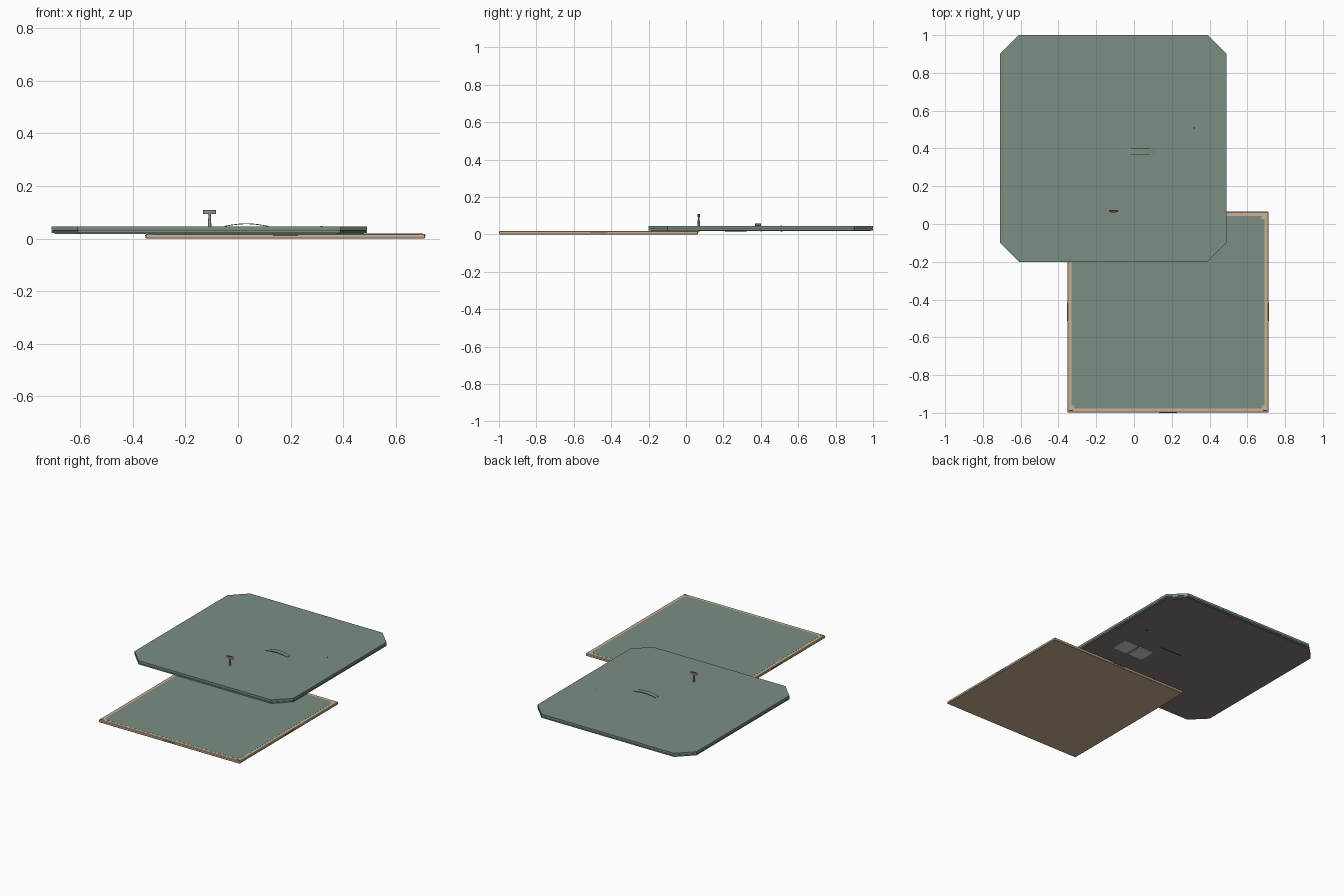
import bpy, bmesh, math
from mathutils import Matrix

cube = bpy.data.objects.get("Cube")
if cube:
    bpy.data.objects.remove(cube, do_unlink=True)


def material(name, rgb):
    m = bpy.data.materials.new(name)
    m.use_nodes = True
    col = tuple(((c + 0.055) / 1.055) ** 2.4 for c in rgb) + (1.0,)
    m.diffuse_color = col
    m.node_tree.nodes["Principled BSDF"].inputs["Base Color"].default_value = col
    return m


green = material("sage_green", (0.48, 0.56, 0.51))
tan = material("light_wood", (0.79, 0.70, 0.58))
under = material("warm_grey", (0.52, 0.48, 0.48))
pale = material("pale_grey", (0.80, 0.84, 0.84))
metal = material("metal_grey", (0.56, 0.56, 0.56))
brown = material("dark_brown", (0.39, 0.27, 0.25))
dark = material("dark_slot", (0.22, 0.19, 0.17))


def finish(name, bm, mat):
    bmesh.ops.recalc_face_normals(bm, faces=bm.faces)
    mesh = bpy.data.meshes.new(name)
    bm.to_mesh(mesh)
    bm.free()
    mesh.materials.append(mat)
    ob = bpy.data.objects.new(name, mesh)
    bpy.context.collection.objects.link(ob)
    return ob


def prism(name, outline, z0, z1, mat):
    bm = bmesh.new()
    face = bm.faces.new([bm.verts.new((x, y, z0)) for x, y in outline])
    top = bmesh.ops.extrude_face_region(bm, geom=[face])["geom"]
    verts = [v for v in top if isinstance(v, bmesh.types.BMVert)]
    bmesh.ops.translate(bm, vec=(0, 0, z1 - z0), verts=verts)
    return finish(name, bm, mat)


def box(name, center, size, mat):
    x, y, z = center
    a, b, c = (s / 2 for s in size)
    return prism(name, [(x - a, y - b), (x + a, y - b), (x + a, y + b), (x - a, y + b)],
                 z - c, z + c, mat)


def cone(name, loc, r1, r2, depth, mat, scale=(1, 1, 1), sides=16):
    bm = bmesh.new()
    place = Matrix.Translation(loc) @ Matrix.Diagonal((*scale, 1))
    bmesh.ops.create_cone(bm, cap_ends=True, segments=sides, radius1=r1,
                          radius2=r2, depth=depth, matrix=place)
    return finish(name, bm, mat)


# Upper slab: chamfered square in stepped layers
UX, UY = -0.11, 0.4


def chamfered(half, cut):
    corners = []
    for sx, sy in ((1, 1), (-1, 1), (-1, -1), (1, -1)):
        pair = [(UX + sx * half, UY + sy * (half - cut)),
                (UX + sx * (half - cut), UY + sy * half)]
        corners += pair if sx * sy > 0 else pair[::-1]
    return corners


prism("upper_slab_top", chamfered(0.6, 0.1), 0.031, 0.046, green)
prism("upper_slab_groove", chamfered(0.596, 0.1), 0.029, 0.031, dark)
prism("upper_slab_rim", chamfered(0.6, 0.1), 0.021, 0.029, green)
prism("upper_slab_underside", chamfered(0.588, 0.1), 0.017, 0.021, under)

# Lower slab: bevelled wooden board
LX, LY, H = 0.18, -0.467, 0.532
board = box("lower_board", (LX, LY, 0.009), (2 * H, 2 * H, 0.018), tan)
bevel = board.modifiers.new("bevel", "BEVEL")
bevel.width = 0.003
bevel.segments = 1

# Green field with a small notch in each corner
inner, notch = H - 0.022, 0.016
field = []
for sx, sy in ((1, 1), (-1, 1), (-1, -1), (1, -1)):
    trio = [(inner, inner - notch), (inner - notch, inner - notch), (inner - notch, inner)]
    trio = [(LX + sx * x, LY + sy * y) for x, y in trio]
    field += trio if sx * sy > 0 else trio[::-1]
prism("lower_green_field", field, 0.0175, 0.0186, green)

# Slots at the middle of the board sides and marks on the front corners
for s in (-1, 1):
    box("side_slot", (LX + s * H, LY, 0.011), (0.003, 0.095, 0.004), brown)
    box("end_slot", (LX, LY + s * H, 0.011), (0.095, 0.003, 0.004), brown)
    box("corner_mark", (LX + s * (H - 0.019), LY - H + 0.012, 0.018), (0.022, 0.006, 0.002), dark)

# Arched strip on the upper slab
half_span, steps = 0.084, 8
bm = bmesh.new()
rows = []
for i in range(steps + 1):
    t = 2 * i / steps - 1
    z = 0.048 + 0.010 * math.cos(t * math.pi / 2)
    rows.append([bm.verts.new((0.032 + t * half_span, y, z + dz))
                 for y, dz in ((0.368, 0), (0.402, 0), (0.402, -0.003), (0.368, -0.003))])
for a, b in zip(rows, rows[1:]):
    for k in range(4):
        n = (k + 1) % 4
        bm.faces.new((a[k], a[n], b[n], b[k]))
bm.faces.new(rows[0])
bm.faces.new(rows[-1][::-1])
finish("arched_strip", bm, green)

# Standing knob: flared stem, oval head and cap
KX, KY = -0.108, 0.068
cone("knob_stem", (KX, KY, 0.071), 0.007, 0.004, 0.052, metal)
cone("knob_head", (KX, KY, 0.1005), 0.025, 0.025, 0.013, metal, (1, 0.28, 1), 24)
cone("knob_cap", (KX, KY, 0.1075), 0.025, 0.024, 0.001, brown, (1, 0.28, 1), 24)

# Small pin through the slab
cone("pin", (0.318, 0.51, 0.0465), 0.004, 0.003, 0.003, dark, sides=8)
cone("pin_end", (0.318, 0.51, 0.0165), 0.005, 0.005, 0.003, dark, sides=8)
cone("knob_end", (KX, KY, 0.0165), 0.006, 0.006, 0.003, dark, sides=8)

# Pads and slit under the upper slab
for x in (0.165, 0.29):
    box("underside_pad", (x, 0.265, 0.015), (0.105, 0.115, 0.005), pale)
box("underside_slit", (0.03, 0.40, 0.0165), (0.16, 0.006, 0.002), dark)
